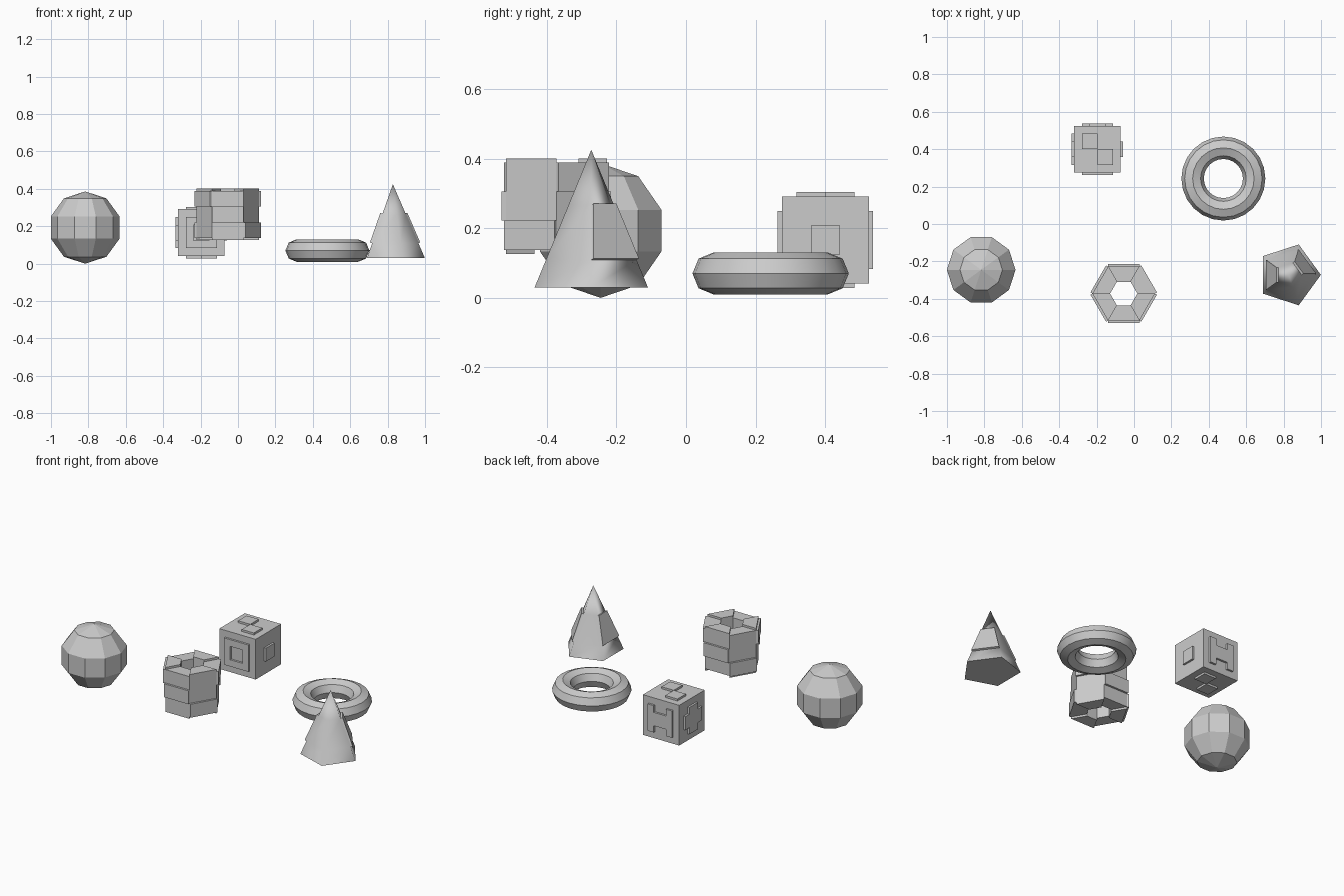
import bpy, bmesh
from math import sin, cos, pi, radians

if "Cube" in bpy.data.objects:
    bpy.data.objects.remove(bpy.data.objects["Cube"])

STEP = 0.0125  # height of the raised panels


def finish(bm, name, loc, smooth=None):
    bmesh.ops.remove_doubles(bm, verts=bm.verts, dist=1e-5)
    me = bpy.data.meshes.new(name)
    bm.to_mesh(me)
    bm.free()
    ob = bpy.data.objects.new(name, me)
    bpy.context.collection.objects.link(ob)
    ob.location = loc
    if smooth:
        bpy.ops.object.select_all(action='DESELECT')
        ob.select_set(True)
        bpy.context.view_layer.objects.active = ob
        bpy.ops.object.shade_smooth_by_angle(angle=radians(smooth))
    return ob


def lathe(profile, n, closed=False):
    """Spin (radius, z) points into n sides; faces keyed by (side, band)."""
    bm = bmesh.new()
    rings = [[bm.verts.new((r * cos(2 * pi * k / n), r * sin(2 * pi * k / n), z))
              for k in range(n)] for r, z in profile]
    count = len(profile)
    faces = {}
    for b in range(count if closed else count - 1):
        lo, hi = rings[b], rings[(b + 1) % count]
        for k in range(n):
            j = (k + 1) % n
            faces[k, b] = bm.faces.new((lo[k], lo[j], hi[j], hi[k]))
    bm.normal_update()
    return bm, faces


def raise_faces(bm, faces):
    """Push each face out on its own along its normal."""
    for f in bmesh.ops.extrude_discrete_faces(bm, faces=faces)['faces']:
        f.normal_update()
        bmesh.ops.translate(bm, verts=f.verts, vec=f.normal * STEP)


# Faceted ball
R = 0.193
bm, _ = lathe([(R * sin(pi * i / 5), -R * cos(pi * i / 5)) for i in range(6)], 10)
finish(bm, "faceted_ball", (-0.817, -0.245, R))

# Ring
bm, _ = lathe([(0.1645 + 0.06 * cos(pi * i / 4), 0.06 * sin(pi * i / 4))
               for i in range(8)], 24, closed=True)
finish(bm, "ring", (0.478, 0.243, 0.07), smooth=30)

# Five-sided cone with two raised panels
H, B = 0.395, 0.171
bm, faces = lathe([(0, 0), (B, 0), (B * 0.8, H * 0.2), (B * 0.4, H * 0.6), (0, H)], 5)
raise_faces(bm, [faces[0, 2], faces[2, 2]])
finish(bm, "panelled_cone", (0.828, -0.272, 0.03), smooth=75)

# Hexagonal tube: panels spiral round the sides, alternate on both ends
outer, inner, h = 0.167, 0.073, 0.25
bm, faces = lathe([(outer, h * i / 3) for i in range(4)] + [(inner, h), (inner, 0)],
                  6, closed=True)
side_band = {0: 2, 1: 1, 2: 0, 3: 2, 4: 1, 5: 0}
raised = [faces[k, b] for k, b in side_band.items()]
raised += [faces[k, 3] for k in (1, 3, 5)]
raised += [faces[k, 5] for k in (0, 2, 4)]
raise_faces(bm, raised)
finish(bm, "hexagonal_tube", (-0.055, -0.372, 0.138))

# Cube: six cells per edge, a raised pattern on each side
bm = bmesh.new()
bmesh.ops.create_cube(bm, size=6)
bmesh.ops.subdivide_edges(bm, edges=bm.edges[:], cuts=5, use_grid_fill=True)
bm.normal_update()
patterns = {
    # (axis, sign): test on the two remaining coordinates, in cells
    (0, 1): lambda u, v: max(abs(u), abs(v)) < 1,            # small square
    (0, -1): lambda u, v: min(abs(u), abs(v)) < 1,           # plus
    (1, -1): lambda u, v: max(abs(u), abs(v)) > 1,           # square frame
    (1, 1): lambda u, v: abs(u) > 1 or abs(v) < 1,           # two bars, bridged
    (2, 1): lambda u, v: u * v < 0,                          # diagonal squares
    (2, -1): lambda u, v: u * v > 0,
}
cell = 0.25 / 6
for (axis, sign), test in patterns.items():
    picked = []
    for f in bm.faces:
        if f.normal[axis] * sign < 0.9:
            continue
        c = f.calc_center_median()
        if abs(c[axis]) > 3.01:
            continue
        u, v = [c[i] for i in range(3) if i != axis]
        if max(abs(u), abs(v)) < 2 and test(u, v):
            picked.append(f)
    geom = bmesh.ops.extrude_face_region(bm, geom=picked)['geom']
    bmesh.ops.delete(bm, geom=[f for f in picked if f.is_valid], context='FACES')
    move = [0, 0, 0]
    move[axis] = sign * STEP / cell
    bmesh.ops.translate(bm, vec=move,
                        verts=[g for g in geom if isinstance(g, bmesh.types.BMVert)])
    bm.normal_update()
bmesh.ops.scale(bm, vec=(cell, cell, cell), verts=bm.verts)
bmesh.ops.recalc_face_normals(bm, faces=bm.faces[:])
bmesh.ops.dissolve_limit(bm, angle_limit=radians(1), verts=bm.verts[:], edges=bm.edges[:])
finish(bm, "patterned_cube", (-0.196, 0.4, 0.166))
